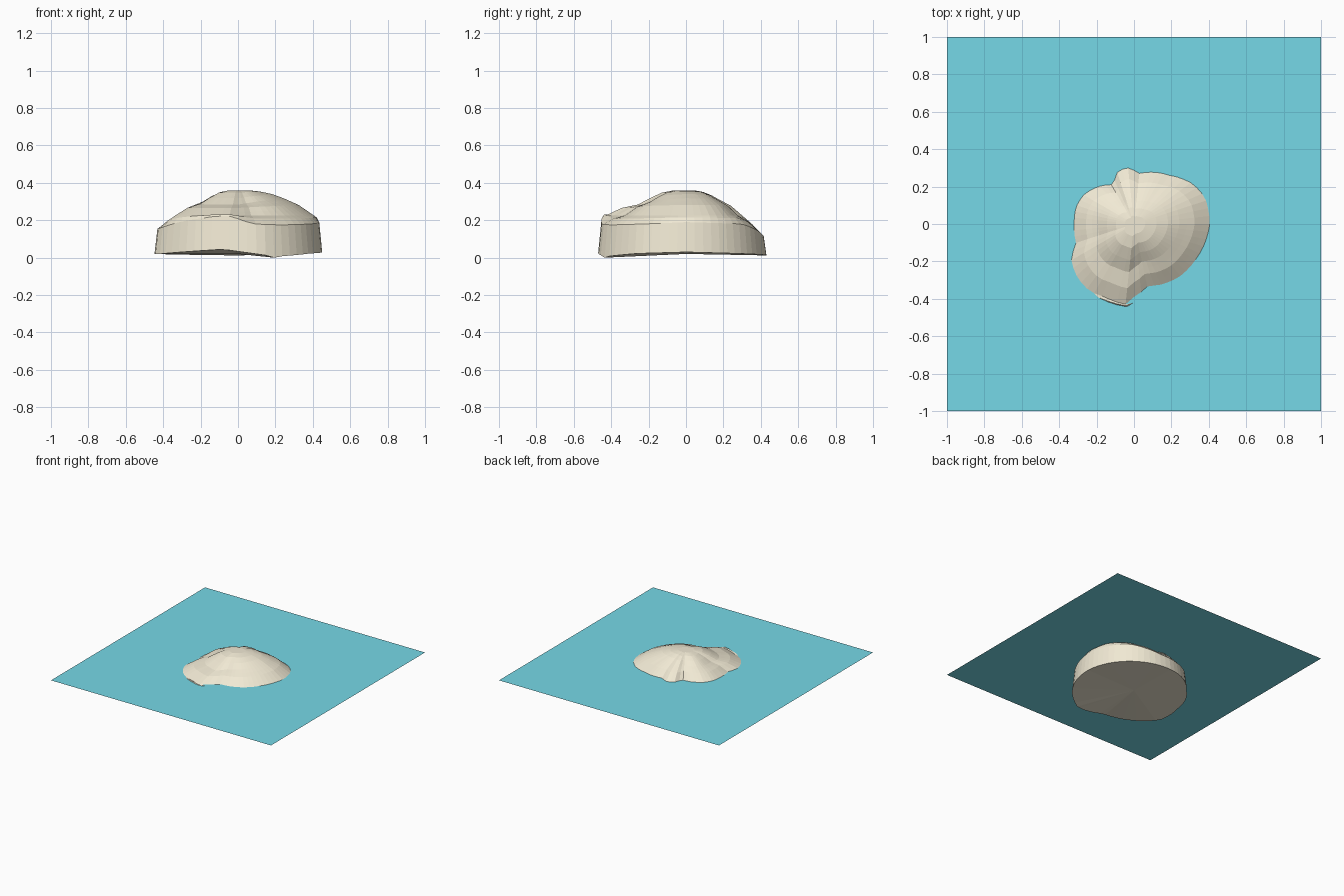
import bpy, bmesh, math

if "Cube" in bpy.data.objects:
    bpy.data.objects.remove(bpy.data.objects["Cube"])

SEGMENTS = 60
WATER_Z = 0.226


def material(name, rgb):
    mat = bpy.data.materials.new(name)
    mat.diffuse_color = (*rgb, 1)
    mat.use_nodes = True
    mat.node_tree.nodes["Principled BSDF"].inputs["Base Color"].default_value = mat.diffuse_color
    return mat


def make_object(name, bm, mat):
    mesh = bpy.data.meshes.new(name)
    bm.to_mesh(mesh)
    bm.free()
    obj = bpy.data.objects.new(name, mesh)
    bpy.context.collection.objects.link(obj)
    mesh.materials.append(mat)
    return obj


def lookup(table, x, period=None):
    """Linear interpolation in a list of (position, value) pairs."""
    pts = list(table)
    if period:
        x %= period
        pts = [(pts[-1][0] - period, pts[-1][1])] + pts + [(pts[0][0] + period, pts[0][1])]
    for (a, va), (b, vb) in zip(pts, pts[1:]):
        if a <= x <= b:
            return va + (vb - va) * (x - a) / (b - a)
    return pts[-1][1]


# Shoreline seen from above (where the island meets the water)
SHORE = [(.405, 0), (.38, .14), (.315, .214), (.19, .26), (.03, .27), (-.03, .30),
         (-.085, .285), (-.11, .21), (-.19, .2), (-.27, .155), (-.31, .09), (-.32, 0),
         (-.31, -.1), (-.335, -.2), (-.3, -.29), (-.235, -.36), (-.155, -.39),
         (-.1, -.415), (-.04, -.43), (0, -.39), (.075, -.33), (.14, -.325),
         (.245, -.28), (.33, -.19), (.385, -.085)]
shore = sorted((math.degrees(math.atan2(y, x)) % 360, math.hypot(x, y)) for x, y in SHORE)

# Foot radius, rim height and foot height by compass angle
FOOT_R = [(0, .45), (45, .44), (90, .43), (140, .395), (180, .43), (205, .485), (235, .47),
          (262, .46), (285, .48), (320, .466)]
RIM_Z = [(0, .19), (45, .18), (80, .12), (100, .115), (140, .14), (180, .15), (205, .155),
         (230, .195), (255, .222), (265, .222), (280, .18), (300, .175), (330, .18)]
FOOT_Z = [(0, .03), (90, .012), (180, .02), (210, .02), (260, .045), (295, .005), (325, .022)]

# Dome profiles: plain slope, and the terraced slope at the front left
PLAIN = [(0, .36), (.15, .36), (.3, .353), (.45, .34), (.6, .318), (.8, .282), (1, WATER_Z)]
TERRACE = [(0, .36), (.15, .36), (.3, .348), (.45, .318), (.6, .284), (.8, .266), (1, WATER_Z)]
TERRACED = [(0, 0), (150, .4), (200, .8), (230, 1), (270, 1), (300, .5), (330, .2)]
STEPS = [.15, .3, .45, .6, .7, .8, .9, 1]


def spoke(deg):
    """Points from near the summit out to the rim and down to the foot."""
    rs = lookup(shore, deg, 360)
    foot = max(lookup(FOOT_R, deg, 360), rs + .03)
    rim = max(foot * .965, rs + .015)
    rim_z = lookup(RIM_Z, deg, 360)
    mix = lookup(TERRACED, deg, 360)
    pts = [(s * rs, lookup(PLAIN, s) * (1 - mix) + lookup(TERRACE, s) * mix) for s in STEPS]
    pts += [((rs + rim) / 2, (WATER_Z + rim_z) / 2 + .008), (rim, rim_z),
            (foot, lookup(FOOT_Z, deg, 360))]
    a = math.radians(deg)
    return [(r * math.cos(a), r * math.sin(a), z) for r, z in pts]


# Island: domed top, steep side wall, closed underside
bm = bmesh.new()
summit = bm.verts.new((0, 0, .36))
spokes = [[bm.verts.new(p) for p in spoke(i * 360 / SEGMENTS)] for i in range(SEGMENTS)]
low = min((s[-1] for s in spokes), key=lambda v: v.co.z)
low.co.z = 0
base = bm.verts.new((0, 0, .02))
for i, a in enumerate(spokes):
    b = spokes[(i + 1) % SEGMENTS]
    bm.faces.new((summit, a[0], b[0]))
    for j in range(len(a) - 1):
        bm.faces.new((a[j], a[j + 1], b[j + 1], b[j]))
    bm.faces.new((base, b[-1], a[-1]))
make_object("island", bm, material("sand", (.88, .82, .66)))

# Water: a single flat square sheet
bm = bmesh.new()
bmesh.ops.create_grid(bm, x_segments=1, y_segments=1, size=1)
bmesh.ops.translate(bm, verts=bm.verts, vec=(0, 0, WATER_Z))
make_object("water", bm, material("sea_blue", (.18, .69, .8)))
